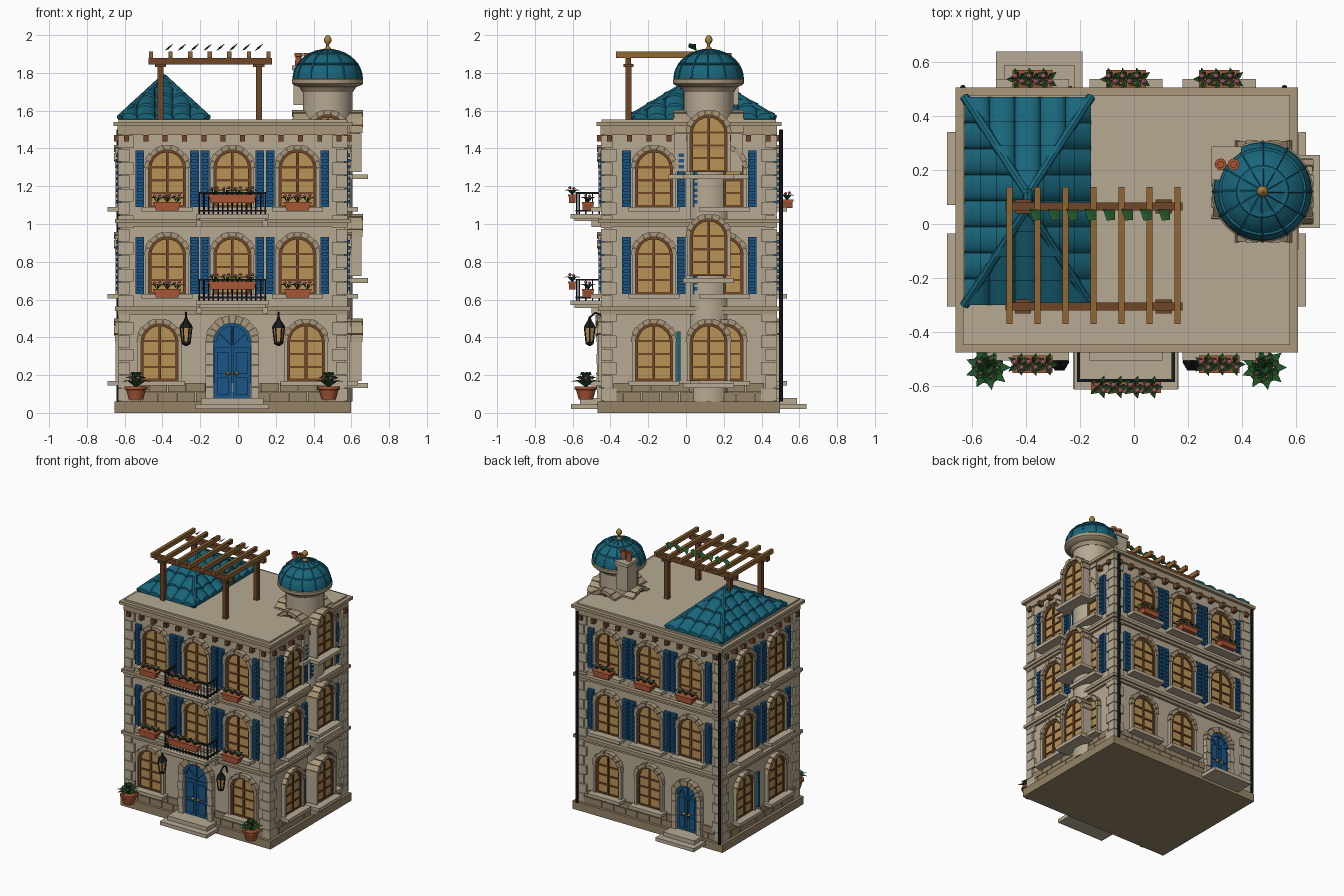
import bpy, bmesh, math, random
from math import pi, sin, cos
from mathutils import Matrix, Vector

if "Cube" in bpy.data.objects:
    bpy.data.objects.remove(bpy.data.objects["Cube"])
random.seed(4)
I = Matrix.Identity(4)
T = lambda x, y, z=0: Matrix.Translation((x, y, z))
R = lambda a: Matrix.Rotation(a, 4, 'Z')
COL = {'stone': (.71, .66, .57), 'trim': (.66, .59, .48), 'base': (.58, .51, .40), 'glass': (.72, .57, .34),
       'wood': (.43, .28, .17), 'oak': (.56, .40, .22), 'blue': (.13, .34, .52), 'teal': (.12, .40, .48),
       'iron': (.12, .13, .14), 'clay': (.65, .34, .22), 'leaf': (.16, .34, .18), 'pink': (.85, .5, .55), 'brass': (.66, .5, .25)}
parts = {}

def add(name, col, vs, fs, M=I):
    bm = parts.setdefault(name, (bmesh.new(), col))[0]
    v = [bm.verts.new(M @ Vector(p)) for p in vs]
    for f in fs:
        bm.faces.new([v[i] for i in f])

def prism(name, col, pts, y0, y1, M=I):
    n = len(pts)
    vs = [(x, y, z) for y in (y0, y1) for x, z in pts]
    add(name, col, vs, [range(n), range(n, 2 * n)] + [(i, (i + 1) % n, (i + 1) % n + n, i + n) for i in range(n)], M)

def box(name, col, x0, x1, y0, y1, z0, z1, M=I):
    prism(name, col, [(x0, z0), (x1, z0), (x1, z1), (x0, z1)], y0, y1, M)

def lathe(name, col, prof, M, n=24):
    vs = [(r * cos(2 * pi * i / n), r * sin(2 * pi * i / n), z) for r, z in prof for i in range(n)]
    fs = [(k * n + i, k * n + (i + 1) % n, k * n + n + (i + 1) % n, k * n + n + i)
          for k in range(len(prof) - 1) for i in range(n)]
    add(name, col, vs, fs + [range(n), range(len(vs) - n, len(vs))], M)

def tube(name, col, pts, r, M=I, n=6):
    pts = [Vector(p) for p in pts]
    vs = []
    for k, p in enumerate(pts):
        q = (pts[min(k + 1, len(pts) - 1)] - pts[max(k - 1, 0)]).to_track_quat('Z', 'Y')
        vs += [p + q @ Vector((r * cos(2 * pi * i / n), r * sin(2 * pi * i / n), 0)) for i in range(n)]
    m = len(pts)
    add(name, col, vs, [(k * n + i, k * n + (i + 1) % n, k * n + n + (i + 1) % n, k * n + n + i)
        for k in range(m - 1) for i in range(n)] + [range(n), range(n * m - n, n * m)], M)

def arch(name, col, u, zs, r0, r1, y0, y1, M, n, gap=0):
    for k in range(n):
        a, b = pi * k / n + gap, pi * (k + 1) / n - gap
        j = .004 * (k % 2) if gap else 0
        prism(name, col, [(u + r * cos(t), zs + r * sin(t)) for r, t in ((r0, a), (r1 + j, a), (r1 + j, b), (r0, b))], y0, y1 - j, M)

def plant(M, rad, n, h, tiers=1):
    # pointed leaves fanned around a centre
    for t in range(tiers):
        for i in range(n):
            q = M @ R(2 * pi * i / n + .4 * t)
            r, w, hh = rad * (1 - .3 * t), rad * .25, h * (.7 + .4 * t)
            add('foliage', 'leaf', [(0, 0, 0), (r * .5, -w, hh), (r * .55, 0, hh * .85), (r * .5, w, hh), (r, 0, hh * .8)],
                [(0, 1, 2), (0, 2, 3), (1, 4, 2), (2, 4, 3)], q)

def flower(M):
    lathe('flowers', 'pink', [(.004, -.008), (.011, 0), (.004, .008)], M, 6)

def planter(M, u, hw, d0, d1, z0, n):
    prism('planters', 'clay', [(u - hw + .01, z0), (u + hw - .01, z0), (u + hw, z0 + .04), (u - hw, z0 + .04)], -d0, -d1, M)
    box('planters', 'clay', u - hw - .004, u + hw + .004, -d0 + .004, -d1 - .004, z0 + .034, z0 + .044, M)
    for i in range(n):
        q = M @ T(u + hw * 1.5 * (i / (n - 1) - .5), -(d0 + d1) / 2, z0 + .04)
        plant(q, .045, 5, .045)
        flower(q @ T(.012, -.012, .04))
        flower(q @ T(-.014, .008, .036))

def window(M, u, z0, back=0., shut=False, sill=.07, sz=0., r=.098):
    zs = z0 + .205
    outline = [(u + r, z0), (u + r, zs)] + [(u + r * cos(pi * k / 10), zs + r * sin(pi * k / 10)) for k in range(1, 10)] + [(u - r, zs), (u - r, z0)]
    prism('window_glass', 'glass', outline, back, -.008, M)
    arch('window_frames', 'wood', u, zs, r - .014, r, 0, -.016, M, 10)
    for a, b in ((-r, -r + .014), (-.007, .007), (r - .014, r)):
        box('window_frames', 'wood', u + a, u + b, 0, -.016, z0, zs + (r - .005 if a == -.007 else 0), M)
    for z in (z0, z0 + .068, z0 + .136, zs):
        box('window_frames', 'wood', u - r, u + r, 0, -.015, z, z + .011, M)
    arch('window_arches', 'trim', u, zs, r, .122, back, -.032, M, 9, .012)
    for s in (-1, 1):
        x0, x1 = sorted((u + s * r, u + s * .116))
        box('window_jambs', 'stone', x0, x1, back, -.028, z0, zs, M)
        if shut:
            a, b = sorted((u + s * .122, u + s * .168))
            box('shutters', 'blue', a, b, 0, -.018, z0, z0 + .3, M)
            for k in range(9):
                box('shutter_slats', 'blue', a + .008, b - .008, -.016, -.027, z0 + .018 + .031 * k, z0 + .036 + .031 * k, M)
    box('window_sills', 'stone', u - .135, u + .135, back, -sill, z0 - .025 - sz, z0 - sz, M)

def door(M, u, r, ro, z0, zs, hw, dep):
    arch('door_arch', 'trim', u, zs, r, ro, 0, -.04, M, 11, .01)
    pts = [(u + r * cos(pi * k / 12), zs + r * sin(pi * k / 12)) for k in range(13)]
    prism('door_fanlight', 'blue', pts + [(u - r, z0), (u + r, z0)], 0, -.008, M)
    arch('door_fanlight_frame', 'blue', u, zs, r - .018, r, 0, -.022, M, 12)
    for a in (.6, pi / 2, pi - .6):
        tube('door_fanlight_bars', 'blue', [(u, -.012, zs - .02), (u + r * .9 * cos(a), -.012, zs + r * .9 * sin(a))], .006, M)
    for s in (-1, 1):
        a, b = sorted((u + s * r, u + s * ro))
        for k in range(5):
            h = (zs - z0) / 5
            box('door_jambs', 'stone', a, b, 0, -.036 - .004 * (k % 2), z0 + h * k, z0 + h * k + h - .003, M)
        a, b = sorted((u + s * .003, u + s * (r - .003)))
        box('door_leaves', 'blue', a, b, 0, -.018, z0, zs - .03, M)
        for c, d in ((.02, .11), (.13, .245)):
            box('door_panels', 'blue', a + .017, b - .017, 0, -.026, z0 + c, z0 + d, M)
        lathe('door_knobs', 'brass', [(.004, -.012), (.013, 0), (.004, .012)], M @ T(u + s * .022, -.03, z0 + .13), 10)
    box('steps', 'stone', u - hw, u + hw, .03, -dep, .02, .047, M)
    box('steps', 'stone', u - hw + .03, u + hw - .03, .03, -dep + .05, .047, .078, M)

# main block, bands and cornice
X0, X1, Y0, Y1 = -.62, .565, -.435, .465
def slab(name, col, o, z0, z1):
    box(name, col, X0 - o, X1 + o, Y0 - o, Y1 + o, z0, z1)
slab('base', 'base', .033, 0, .06)
slab('walls', 'stone', 0, .06, 1.5)
slab('ground_band', 'trim', .03, .54, .562)
slab('ground_band', 'trim', .018, .522, .54)
slab('upper_band', 'trim', .03, 1.005, 1.027)
slab('upper_band', 'trim', .018, .987, 1.005)
slab('cornice', 'trim', .018, 1.472, 1.52)
slab('cornice', 'stone', .04, 1.518, 1.54)
slab('flat_roof', 'stone', .012, 1.54, 1.552)
F, B = T(0, Y0), T(0, Y1) @ R(pi)
RT, L = T(X1, 0) @ R(pi / 2), T(X0, 0) @ R(-pi / 2)

# corbels and plinth stones on all four facades
for M, a, b, n in ((F, X0, X1, 12), (B, -X1, -X0, 12), (RT, Y0, Y1, 9), (L, -Y1, -Y0, 9)):
    for i in range(n):
        c = a + .03 + (b - a - .06) * i / (n - 1)
        box('corbels', 'wood', c - .013, c + .013, 0, -.036, 1.438, 1.472, M)
    for row in range(2):
        w = (b - a) / n
        for i in range(n + row):
            p, q = max(a, a + (i - row / 2) * w), min(b, a + (i + 1 - row / 2) * w)
            box('plinth_stones', 'base', p + .002, q - .002, 0, -.013, .06 + .05 * row, .107 + .05 * row, M)

# corner quoins
for k in range(20):
    z = .062 + k * .0705
    for sx, xc in ((1, X0), (-1, X1)):
        for sy, yc in ((1, Y0), (-1, Y1)):
            lx, ly = (.068, .045) if k % 2 else (.045, .068)
            xs, ys = sorted((xc - sx * .016, xc + sx * lx)), sorted((yc - sy * .016, yc + sy * ly))
            box('quoins', 'trim' if k % 2 else 'stone', *xs, *ys, z, z + .066)

# windows
Z = (.17, .63, 1.09)
for f, z in enumerate(Z):
    for u in ((-.415, .36) if f == 0 else (-.375, -.03, .315)):
        window(F, u, z, shut=f > 0)
        if f and u != -.03:
            planter(F, u, .07, .055, .112, z - .018, 3)
    for x in ((-.03, .315) if f == 0 else (-.375, -.03, .315)):
        window(B, -x, z, shut=f > 0)
        if f == 2:
            planter(B, -x, .07, .04, .1, z - .005, 3)
    for y in (-.17, .205):
        window(RT, y, z, shut=f > 0)
        window(L, -y, z, shut=f > 0)
for M in (RT, L):
    box('ground_shutter', 'teal', -.05, -.03, 0, -.02, .17, .43, M)
door(F, -.03, .1, .142, .078, .375, .195, .175)
door(B, .35, .085, .122, .078, .34, .16, .172)

# balconies on the front
for z in Z[1:]:
    box('balcony_slab', 'stone', -.222, .162, Y0, -.612, z - .06, z - .036)
    box('balcony_slab', 'trim', -.205, .145, Y0, -.59, z - .075, z - .06)
    for x in (-.205, .145):
        box('balcony_brackets', 'stone', x - .015, x + .015, Y0, -.5, z - .105, z - .07)
        for zz in (z - .025, z + .07):
            box('balcony_rail', 'iron', x - .006, x + .006, Y0, -.584, zz, zz + .01)
        for k in range(4):
            tube('balusters', 'iron', [(x, -.46 - .035 * k, z - .036), (x, -.46 - .035 * k, z + .075)], .004)
    for zz in (z - .025, z + .07):
        box('balcony_rail', 'iron', -.211, .151, -.584, -.572, zz, zz + .01)
    for k in range(15):
        x = -.205 + .025 * k
        tube('balusters', 'iron', [(x, -.578, z - .036), (x, -.578, z + .075)], .004)
    planter(T(0, -.5), -.03, .125, .085, .12, z + .022, 4)

# wall lanterns and door pots
for x in (-.275, .215):
    M = T(x, -.51, 0)
    tube('lantern_brackets', 'iron', [(0, .075, .47), (0, .06, .52), (0, .03, .53), (0, 0, .505)], .006, M)
    lathe('lantern_caps', 'iron', [(.036, .45), (.03, .465), (.012, .49), (.005, .51)], M, 6)
    lathe('lantern_glass', 'glass', [(.02, .375), (.03, .45)], M, 6)
    lathe('lantern_bases', 'iron', [(.006, .355), (.024, .365), (.024, .377)], M, 6)
    for k in range(6):
        a = pi * k / 3
        tube('lantern_bars', 'iron', [(.021 * cos(a), .021 * sin(a), .37), (.031 * cos(a), .031 * sin(a), .452)], .004, M)
for x in (-.54, .48):
    M = T(x, -.53, 0)
    lathe('door_pots', 'clay', [(.038, .07), (.052, .122), (.06, .124), (.06, .14), (.048, .14), (.04, .13)], M, 16)
    plant(M @ T(0, 0, .135), .085, 9, .055, 3)
    for k in range(5):
        flower(M @ T(.035 * cos(k * 1.26), .035 * sin(k * 1.26), .185))
for x in (-.632, .556):
    tube('downpipes', 'iron', [(x, .503, .06), (x, .503, 1.5)], .011, n=8)

# hipped tile roof on the left half
C = T(-.393, .085, 1.55)
hx, hy, H, rg = .234, .385, .215, .025
add('tile_roof_core', 'teal', [(-hx, -hy, 0), (hx, -hy, 0), (hx, hy, 0), (-hx, hy, 0), (0, -rg, H), (0, rg, H)],
    [(3, 2, 1, 0), (0, 1, 4), (1, 2, 5, 4), (2, 3, 5), (3, 0, 4, 5)], C)
for ang, half, run, off, top, n in ((0, hx, hy - rg, rg, 0, 5), (pi, hx, hy - rg, rg, 0, 5), (pi / 2, hy, hx, 0, rg, 8), (-pi / 2, hy, hx, 0, rg, 8)):
    bm, w, m = bmesh.new(), half / n, 4
    for i in range(n):
        for j in range(m):
            rows = []
            for e in (0, 1):
                f = (j + e) / m
                rows.append([bm.verts.new((-half + w * (2 * i + 1) + w * cos(pi * k / 8), -(off + run * f),
                             H * (1 - f) + .03 * sin(pi * k / 8) * (.75 + .25 * e) + .006 * e)) for k in range(9)])
            for k in range(8):
                bm.faces.new((rows[0][k], rows[0][k + 1], rows[1][k + 1], rows[1][k]))
            bm.faces.new(rows[1])
    for s in (-1, 1):
        bmesh.ops.bisect_plane(bm, geom=bm.verts[:] + bm.edges[:] + bm.faces[:], plane_co=(s * top, -off, 0),
                               plane_no=(s * run, half - top, 0), clear_outer=True)
    bm.verts.index_update()
    add('roof_tiles', 'teal', [v.co.copy() for v in bm.verts], [[v.index for v in f.verts] for f in bm.faces], C @ R(ang))
    bm.free()
for sx in (-1, 1):
    for sy in (-1, 1):
        tube('hip_caps', 'teal', [(sx * hx, sy * hy, .012), (0, sy * rg, H + .012)], .017, C, 8)
tube('hip_caps', 'teal', [(0, -rg - .02, H + .01), (0, rg + .02, H + .01)], .018, C, 8)

# pergola with vine
for y in (-.305, .065):
    for x in (-.41, .11):
        box('pergola_posts', 'wood', x - .016, x + .016, y - .016, y + .016, 1.55, 1.85)
        box('pergola_posts', 'oak', x - .03, x + .03, y - .026, y + .026, 1.832, 1.848)
    box('pergola_beams', 'wood', -.475, .18, y - .015, y + .015, 1.845, 1.88)
for k in range(7):
    x = -.46 + .1035 * k
    box('pergola_rafters', 'oak', x - .011, x + .011, -.37, .137, 1.88, 1.912)
for k in range(8):
    M = T(-.365 + .068 * k, .035, 1.925)
    add('vine_leaves', 'leaf', [(-.022, .02, -.008), (-.008, -.022, .01), (.022, -.02, .03), (.022, .018, .028), (0, 0, .002)],
        [(0, 1, 4), (1, 2, 4), (2, 3, 4), (3, 0, 4)], M)

# corner turret with dome
TW = T(.475, .12)
lathe('turret', 'stone', [(.132, .06), (.132, 1.72)], TW, 32)
lathe('turret_rim', 'trim', [(.135, 1.70), (.15, 1.725), (.178, 1.735), (.188, 1.745), (.188, 1.765), (.175, 1.775)], TW, 32)
dome = [(.182 * cos(t), 1.768 + .155 * sin(t)) for t in [pi / 2 * k / 9 for k in range(9)]] + [(.012, 1.923)]
lathe('dome', 'teal', dome, TW, 32)
for k in range(12):
    a = pi * k / 6
    tube('dome_ribs', 'teal', [(r * cos(a), r * sin(a), z) for r, z in dome], .005, TW, 5)
for k in (3, 6):
    r, z = dome[k]
    lathe('dome_rings', 'teal', [(r, z - .006), (r + .006, z - .002), (r + .004, z + .004), (r - .006, z + .006)], TW, 32)
lathe('finial', 'brass', [(.022, 1.918), (.016, 1.932), (.008, 1.94), (.008, 1.95), (.019, 1.965), (.021, 1.978), (.014, 1.992), (.004, 2.0)], TW, 14)
for a, zs in ((pi / 2, (.17, .725, 1.275)), (0, (1.275,)), (pi, (1.275,)), (-pi / 2, (1.275,))):
    for z in zs:
        window(TW @ R(a) @ T(0, -.152), 0, z, back=.07, sill=.06, sz=.012)

# chimney beside the dome
box('chimney', 'stone', .295, .39, .17, .278, 1.63, 1.82)
box('chimney', 'trim', .287, .398, .162, .286, 1.815, 1.84)
for x in (.32, .368):
    lathe('chimney_pots', 'clay', [(.018, 1.84), (.016, 1.885), (.022, 1.888), (.022, 1.905), (.012, 1.905), (.012, 1.87)], T(x, .22), 12)

# turn the collected parts into objects
mats = {}
for c, rgb in COL.items():
    mats[c] = bpy.data.materials.new(c)
    mats[c].diffuse_color = [v ** 2.2 for v in rgb] + [1]
for name, (bm, col) in parts.items():
    if name not in ('foliage', 'vine_leaves', 'roof_tiles'):
        bmesh.ops.recalc_face_normals(bm, faces=bm.faces)
    me = bpy.data.meshes.new(name)
    bm.to_mesh(me)
    bm.free()
    me.materials.append(mats[col])
    ob = bpy.data.objects.new(name, me)
    bpy.context.collection.objects.link(ob)
    ob.select_set(True)
    bpy.context.view_layer.objects.active = ob
bpy.ops.object.shade_smooth_by_angle(angle=math.radians(35))

for m in bpy.data.materials:
    if m.users and not m.is_grease_pencil:
        m.use_nodes = True
        m.node_tree.nodes["Principled BSDF"].inputs["Base Color"].default_value = m.diffuse_color
